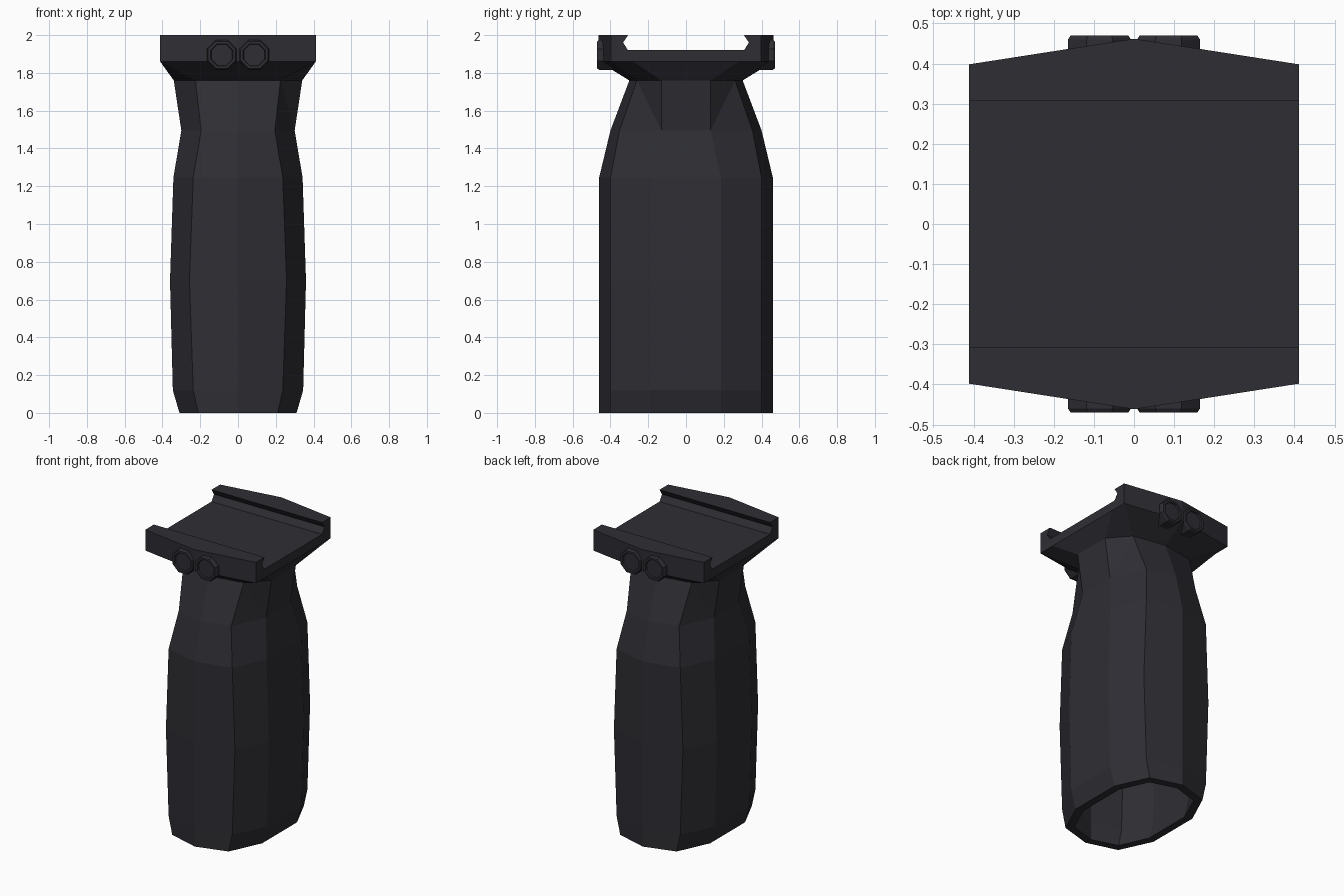
import bpy
import bmesh
import math

cube = bpy.data.objects.get("Cube")
if cube:
    bpy.data.objects.remove(cube, do_unlink=True)


def make_material(name, color):
    mat = bpy.data.materials.new(name)
    mat.use_nodes = True
    mat.diffuse_color = color
    mat.node_tree.nodes["Principled BSDF"].inputs["Base Color"].default_value = color
    return mat


charcoal = make_material("charcoal polymer", (0.027, 0.027, 0.034, 1))


def finish(name, bm):
    bmesh.ops.recalc_face_normals(bm, faces=bm.faces[:])
    mesh = bpy.data.meshes.new(name)
    bm.to_mesh(mesh)
    bm.free()
    mesh.materials.append(charcoal)
    obj = bpy.data.objects.new(name, mesh)
    bpy.context.collection.objects.link(obj)
    return obj


def loft(name, rings, creases=()):
    """Skin a list of rings; creases are (ring, side index, corner index) diagonals."""
    bm = bmesh.new()
    rows = [[bm.verts.new(p) for p in ring] for ring in rings]
    n = len(rings[0])
    for low, high in zip(rows, rows[1:]):
        for j in range(n):
            k = (j + 1) % n
            bm.faces.new((low[j], low[k], high[k], high[j]))
    bm.faces.new(rows[0][::-1])
    bm.faces.new(rows[-1])
    for r, side, corner in creases:
        a, b = rows[r][side], rows[r + 1][corner]
        face = next(f for f in a.link_faces if b in f.verts)
        bmesh.utils.face_split(face, a, b)
    return finish(name, bm)


def ring(z, side_x, corner_x, side_y, corner_y, end_y):
    """Ten-sided section, symmetric in x and y, with a ridge at each end."""
    half = [(0, -end_y), (corner_x, -corner_y), (side_x, -side_y),
            (side_x, side_y), (corner_x, corner_y)]
    return [(x, y, z) for x, y in half] + [(-x, -y, z) for x, y in half]


# Hollow handle: inner wall, then bottom rim, then up the outside
outer = [
    ring(0.00, 0.31, 0.21, 0.185, 0.40, 0.46),
    ring(0.12, 0.345, 0.237, 0.185, 0.40, 0.46),
    ring(0.70, 0.36, 0.257, 0.185, 0.40, 0.46),
    ring(1.245, 0.342, 0.237, 0.185, 0.40, 0.46),
    ring(1.495, 0.30, 0.195, 0.13, 0.352, 0.40),
    ring(1.76, 0.34, 0.225, 0.13, 0.26, 0.30),
]
inner = [[(x * 0.84, y * 0.89, z) for x, y, z in r] for r in outer[:5]]
neck = len(inner) + 4
diagonals = [(neck, 2, 1), (neck, 3, 4), (neck, 7, 6), (neck, 8, 9)]
loft("handle", inner[::-1] + outer, diagonals)

# Flared collar from the neck out to the rail mount
W = 0.412
loft("mount_collar", [outer[-1], ring(1.86, W, W, 0.28, 0.398, 0.462)])

# Rail mount: a dovetail channel section swept along x, with bowed ends
channel = [(0.307, 2.0), (0.333, 1.96), (0.307, 1.92)]
sections = []
for x, end in ((-W, 0.398), (0, 0.462), (W, 0.398)):
    right = [(end, 1.86), (end, 2.0)] + channel
    profile = right + [(-y, z) for y, z in reversed(right)]
    sections.append([(x, y, z) for y, z in profile])
loft("rail_mount", sections)


# Pairs of octagonal bolts with recessed faces at both ends
def bolt(name, x, s):
    steps = [(0.085, 0.38), (0.085, 0.46), (0.078, 0.47), (0.064, 0.47), (0.060, 0.46)]
    rings = []
    for radius, y in steps:
        angles = [math.pi * (i + 0.5) / 4 for i in range(8)]
        rings.append([(x + radius * math.cos(a), s * y, 1.895 + radius * math.sin(a))
                      for a in angles])
    loft(name, rings)


for end_name, s in (("front", -1), ("back", 1)):
    for side_name, x in (("left", 0.086), ("right", -0.086)):
        bolt(f"{end_name}_{side_name}_bolt", x, s)
